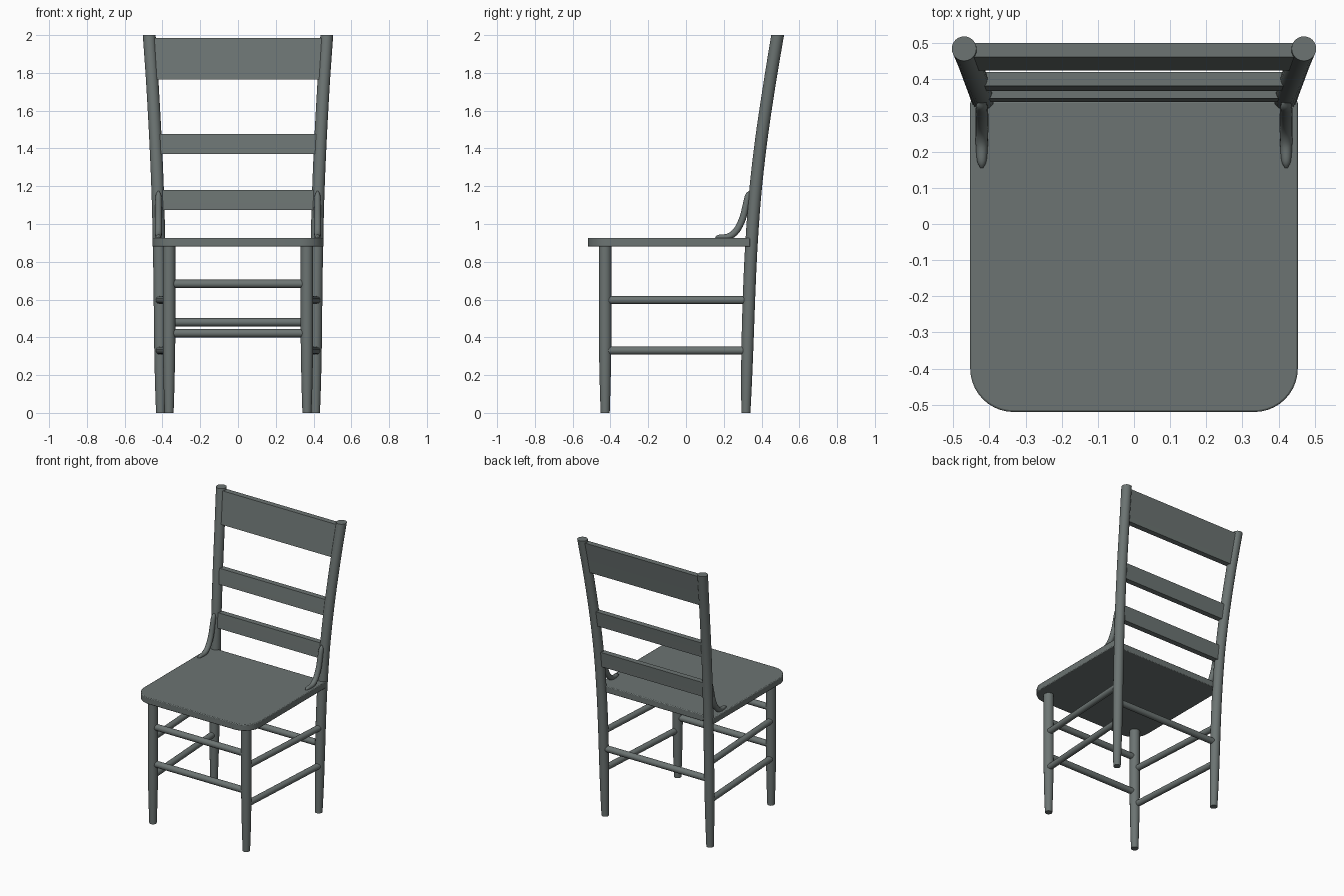
import bpy, bmesh, math
from mathutils import Vector

if "Cube" in bpy.data.objects:
    bpy.data.objects.remove(bpy.data.objects["Cube"])

paint = bpy.data.materials.new("grey green paint")
paint.diffuse_color = (0.15, 0.175, 0.17, 1)
paint.use_nodes = True
paint.node_tree.nodes["Principled BSDF"].inputs["Base Color"].default_value = paint.diffuse_color


def finish(name, bm, smooth=True):
    bmesh.ops.recalc_face_normals(bm, faces=bm.faces)
    me = bpy.data.meshes.new(name)
    bm.to_mesh(me)
    bm.free()
    me.materials.append(paint)
    ob = bpy.data.objects.new(name, me)
    bpy.context.collection.objects.link(ob)
    bpy.context.view_layer.objects.active = ob
    ob.select_set(True)
    if smooth:
        bpy.ops.object.shade_smooth_by_angle(angle=math.radians(35))
    ob.select_set(False)
    return ob


def spline(pts, steps=5):
    """Catmull-Rom through tuples (x, y, z, radius)."""
    p = [Vector(q) for q in pts]
    p = [2 * p[0] - p[1]] + p + [2 * p[-1] - p[-2]]
    out = []
    for i in range(1, len(p) - 2):
        a, b, c, d = p[i - 1:i + 3]
        for k in range(steps):
            t = k / steps
            out.append(0.5 * (2 * b + (c - a) * t + (2 * a - 5 * b + 4 * c - d) * t * t
                              + (3 * b - a - 3 * c + d) * t ** 3))
    return out + [p[-2]]


def tube(name, pts, sides=20, level=False):
    """Round rod through (x, y, z, radius); level keeps its rings horizontal."""
    bm = bmesh.new()
    rings = []
    pos = [Vector(q[:3]) for q in pts]
    for i, q in enumerate(pts):
        t = pos[min(i + 1, len(pos) - 1)] - pos[max(i - 1, 0)]
        if level:
            t = Vector((0, 0, 1))
        t.normalize()
        ref = Vector((0, 1, 0)) if abs(t.x) > 0.7 else Vector((1, 0, 0))
        u = t.cross(ref).normalized()
        v = t.cross(u)
        rings.append([bm.verts.new(pos[i] + q[3] * (math.cos(a) * u + math.sin(a) * v))
                      for a in (2 * math.pi * k / sides for k in range(sides))])
    for r, s in zip(rings, rings[1:]):
        for k in range(sides):
            n = (k + 1) % sides
            bm.faces.new((r[k], r[n], s[n], s[k]))
    bm.faces.new(rings[0])
    bm.faces.new(rings[-1])
    return finish(name, bm)


# Curved rear post centre line: x, y, z, radius
POST = spline([(0.410, 0.317, 0, 0.024), (0.411, 0.321, 0.18, 0.029), (0.412, 0.326, 0.38, 0.032),
               (0.414, 0.335, 0.65, 0.033), (0.418, 0.347, 0.90, 0.033), (0.425, 0.367, 1.17, 0.033),
               (0.437, 0.399, 1.45, 0.033), (0.453, 0.442, 1.74, 0.033), (0.470, 0.485, 2.0, 0.034)])


def post_at(z):
    for a, b in zip(POST, POST[1:]):
        if a[2] <= z <= b[2]:
            return a.lerp(b, (z - a[2]) / (b[2] - a[2]))


# Seat with rounded front corners
outline = [(0.453, 0.34), (-0.453, 0.34)]
for sx in (-1, 1):
    arc = [(sx * (0.333 + 0.12 * math.cos(a)), -0.40 - 0.12 * math.sin(a))
           for a in (math.pi / 2 * k / 10 for k in range(11))]
    outline += arc if sx < 0 else arc[::-1]
bm = bmesh.new()
face = bm.faces.new([bm.verts.new((x, y, 0.88)) for x, y in outline])
top = bmesh.ops.extrude_face_region(bm, geom=[face])["geom"]
bmesh.ops.translate(bm, vec=(0, 0, 0.046), verts=[g for g in top if isinstance(g, bmesh.types.BMVert)])
seat = finish("seat", bm)
bev = seat.modifiers.new("soft edge", 'BEVEL')
bev.width, bev.segments = 0.005, 2

# Back slats follow the lean of the posts
for name, z0, z1 in (("top_rail", 1.765, 1.985), ("middle_slat", 1.37, 1.477), ("lower_slat", 1.075, 1.18)):
    bm = bmesh.new()
    loops = []
    for k in range(5):
        z = z0 + (z1 - z0) * k / 4
        p = post_at(z)
        x = p[0] - 0.01
        loops.append([bm.verts.new((sx * x, p[1] + dy, z))
                      for sx, dy in ((-1, -0.021), (1, -0.021), (1, 0.018), (-1, 0.018))])
    for r, s in zip(loops, loops[1:]):
        for k in range(4):
            bm.faces.new((r[k], r[(k + 1) % 4], s[(k + 1) % 4], s[k]))
    bm.faces.new(loops[0])
    bm.faces.new(loops[-1])
    finish(name, bm)

for s, side in ((-1, "left"), (1, "right")):
    # Rear posts and tapered front legs
    tube("rear_post_" + side, [(s * p[0], p[1], p[2], p[3]) for p in POST], 24, True)
    tube("front_leg_" + side, [(s * 0.365, -0.428, z, r) for z, r in
                               ((0, 0.024), (0.12, 0.028), (0.25, 0.031), (0.38, 0.033), (0.89, 0.033))], 24, True)
    # Side stretchers
    for z, label in ((0.33, "lower"), (0.597, "upper")):
        tube(f"{label}_side_stretcher_{side}",
             [(s * 0.37, -0.425, z, 0.021), (s * 0.415, 0.325, z, 0.021)], 16)
    # Curved braces between seat and post
    brace = [(0.155, 0.927, 0.004), (0.175, 0.930, 0.013), (0.225, 0.933, 0.017), (0.267, 0.965, 0.018),
             (0.300, 1.030, 0.018), (0.318, 1.105, 0.017), (0.328, 1.150, 0.015), (0.338, 1.172, 0.006)]
    tube("seat_brace_" + side, spline([(s * 0.421, y, z, r) for y, z, r in brace], 4), 12)

# Front and rear stretchers
for name, x, y, z in (("upper_front_stretcher", 0.36, -0.428, 0.683),
                      ("lower_front_stretcher", 0.36, -0.428, 0.422),
                      ("rear_stretcher", 0.41, 0.329, 0.480)):
    tube(name, [(-x, y, z, 0.022), (x, y, z, 0.022)], 16)
